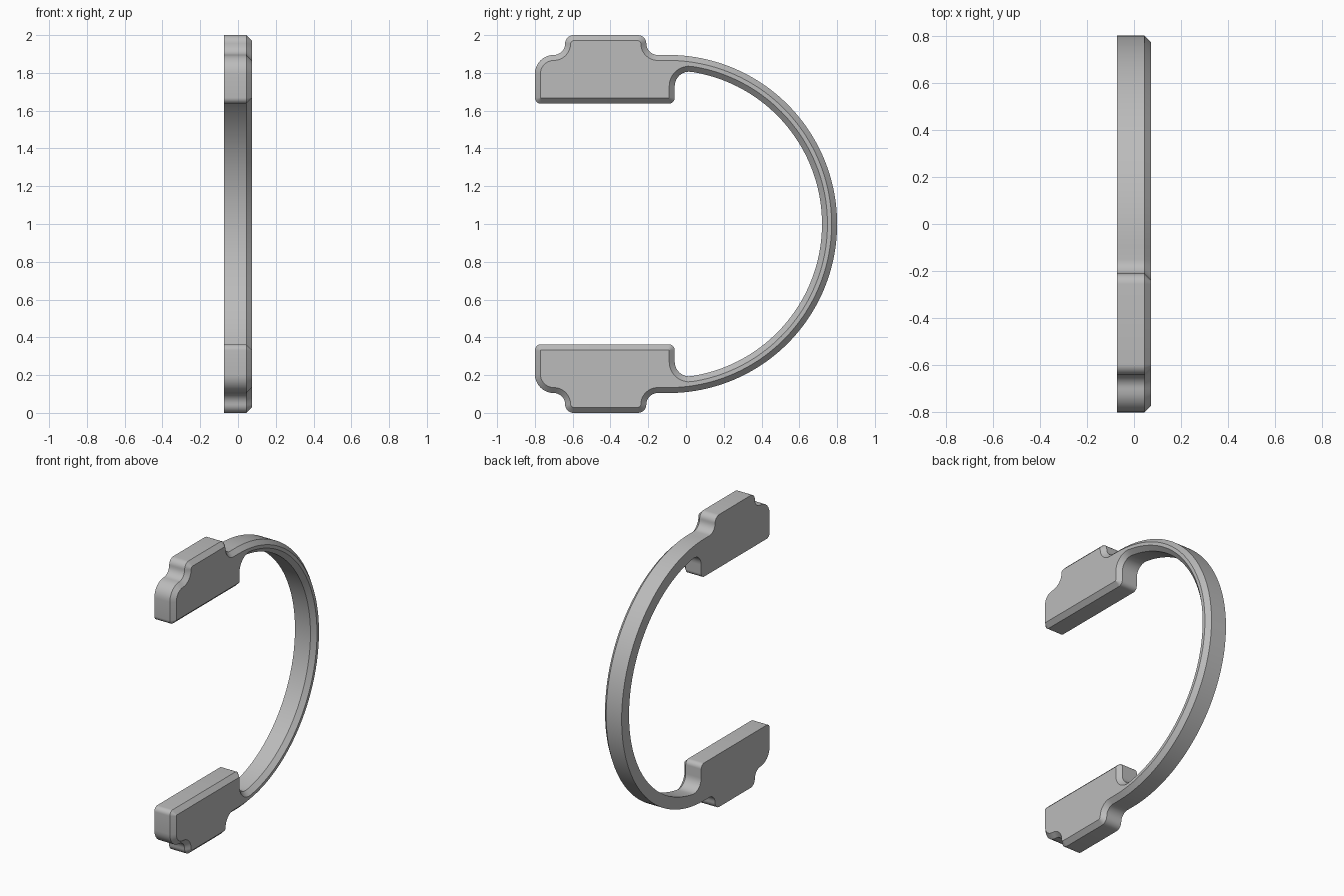
import bpy, bmesh
from math import sin, cos, pi, sqrt, atan2, radians
from mathutils import Vector

if "Cube" in bpy.data.objects:
    bpy.data.objects.remove(bpy.data.objects["Cube"])


def arc(cy, cz, r, a0, a1, n=8):
    """Points on an arc in the YZ plane, angles in degrees."""
    return [Vector((cy + r * cos(radians(a0 + (a1 - a0) * i / n)),
                    cz + r * sin(radians(a0 + (a1 - a0) * i / n)))) for i in range(n + 1)]


# Main dimensions
HALF_X, CHAMFER = 0.073, 0.029
CY, R_OUT, R_IN = -0.095, 0.895, 0.815
Z_ARM = 1 + R_OUT
FIL, Y_PAD, Z_PAD, RC = 0.077, -0.06, 1.637, 0.032

# Fillet where the inner arc meets the pad
fy = Y_PAD + FIL
fz = 1 + sqrt((R_IN - FIL) ** 2 - (fy - CY) ** 2)
fa = atan2(fz - 1, fy - CY) * 180 / pi

# Upper half of the outline, clockwise from the inner arc to the outer arc
half = arc(CY, 1, R_IN, 0, fa, 40)
half += arc(fy, fz, FIL, fa, 180)[1:]
half += arc(Y_PAD - RC, Z_PAD + RC, RC, 0, -90)
half += arc(-0.8 + RC, Z_PAD + RC, RC, 270, 180)
half += arc(-0.70, Z_ARM - 0.1, 0.1, 180, 90)
half += arc(-0.70, Z_ARM + 0.06, 0.06, -90, 0)[1:]
half += arc(-0.595, 1.955, 0.045, 180, 90)
half += arc(-0.255, 1.955, 0.045, 90, 0)
half += arc(-0.15, Z_ARM + 0.06, 0.06, 180, 270)
half += arc(CY, 1, R_OUT, 90, 0, 48)

# Mirror to the lower half and drop repeated points
full = half + [Vector((p.x, 2 - p.y)) for p in reversed(half[1:-1])]
loop = [p for i, p in enumerate(full) if (p - full[i - 1]).length > 1e-4]


def inset(pts, d):
    """Offset a clockwise outline inwards with mitred corners."""
    out = []
    for i, p in enumerate(pts):
        a = (p - pts[i - 1]).normalized()
        b = (pts[(i + 1) % len(pts)] - p).normalized()
        na, nb = Vector((a.y, -a.x)), Vector((b.y, -b.x))
        out.append(p + (na + nb) * d / (1 + na.dot(nb)))
    return out


# Stack of outlines: flat back, straight side, chamfered front
bm = bmesh.new()
rings = [[bm.verts.new((x, p.x, p.y)) for p in pts] for x, pts in (
    (-HALF_X, loop), (HALF_X - CHAMFER, loop), (HALF_X, inset(loop, CHAMFER)))]
n = len(loop)
for lo, hi in zip(rings, rings[1:]):
    for i in range(n):
        j = (i + 1) % n
        bm.faces.new((lo[i], lo[j], hi[j], hi[i]))
bm.faces.new(rings[0])
bm.faces.new(rings[-1])
bmesh.ops.recalc_face_normals(bm, faces=bm.faces)

mesh = bpy.data.meshes.new("curved_clip")
bm.to_mesh(mesh)
bm.free()
clip = bpy.data.objects.new("curved_clip", mesh)
bpy.context.collection.objects.link(clip)

# Single grey material
grey = bpy.data.materials.new("plain grey")
grey.diffuse_color = (0.5, 0.5, 0.5, 1)
grey.use_nodes = True
grey.node_tree.nodes["Principled BSDF"].inputs["Base Color"].default_value = grey.diffuse_color
mesh.materials.append(grey)

bpy.context.view_layer.objects.active = clip
clip.select_set(True)
bpy.ops.object.shade_smooth_by_angle(angle=radians(30))
